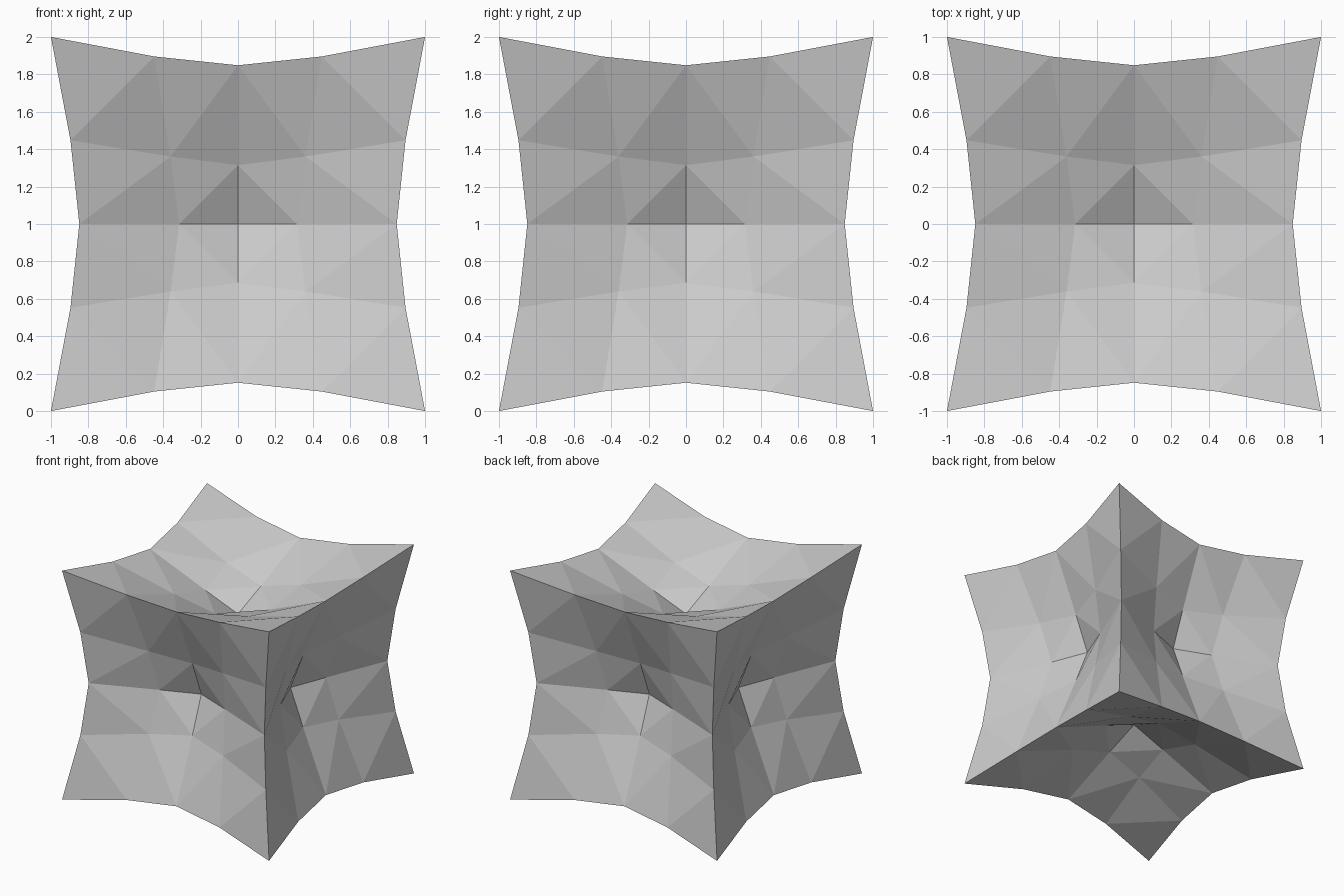
import bpy, bmesh
from mathutils import Vector

if "Cube" in bpy.data.objects:
    bpy.data.objects.remove(bpy.data.objects["Cube"])

CUTS = 3       # each cube face becomes a 4 x 4 grid
PINCH = 1.167  # strength of the inward (inverse spherical) cast

# Gridded cube
bm = bmesh.new()
bmesh.ops.create_cube(bm, size=2)
bmesh.ops.subdivide_edges(bm, edges=bm.edges[:], cuts=CUTS, use_grid_fill=True)

# Pull the faces inward while the eight corners stay in place
corner = 3 ** 0.5
for v in bm.verts:
    v.co *= 1 - PINCH * (1 / v.co.length - 1 / corner)
    v.co += Vector((0, 0, 1))

# Split the bent quads along their shorter diagonal
bmesh.ops.triangulate(bm, faces=bm.faces[:], quad_method='SHORT_EDGE')
bmesh.ops.recalc_face_normals(bm, faces=bm.faces[:])

mesh = bpy.data.meshes.new("concave_cube")
bm.to_mesh(mesh)
bm.free()
bpy.context.collection.objects.link(bpy.data.objects.new("concave_cube", mesh))
